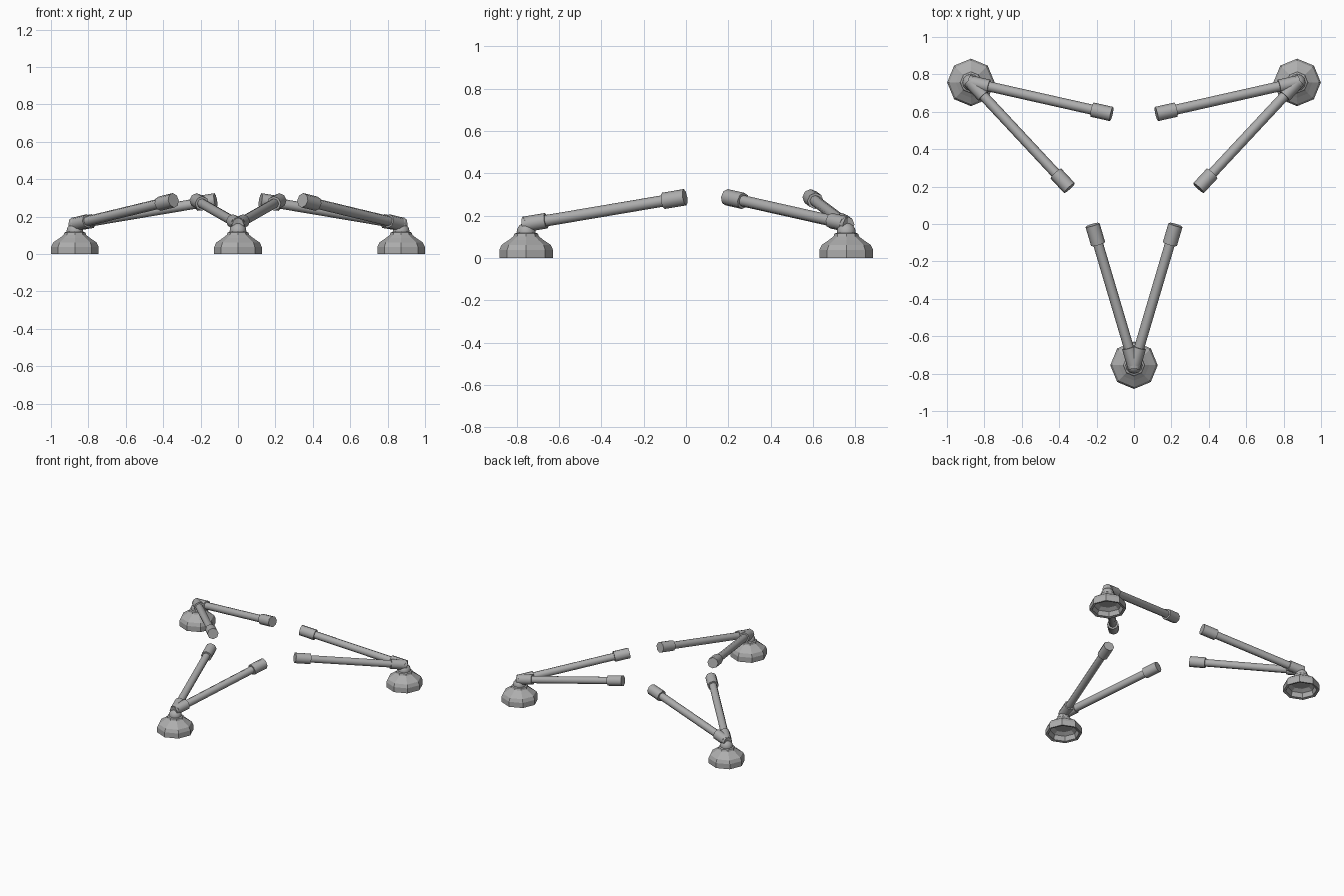
import bpy, math
from mathutils import Vector

if "Cube" in bpy.data.objects:
    bpy.data.objects.remove(bpy.data.objects["Cube"])

grey = bpy.data.materials.new("grey_metal")
grey.diffuse_color = (0.42, 0.42, 0.42, 1)
grey.use_nodes = True
grey.node_tree.nodes["Principled BSDF"].inputs["Base Color"].default_value = grey.diffuse_color


def mesh_object(name, verts, faces):
    me = bpy.data.meshes.new(name)
    me.from_pydata(verts, [], faces)
    me.materials.append(grey)
    ob = bpy.data.objects.new(name, me)
    bpy.context.collection.objects.link(ob)
    return ob


def lathe(name, profile, sides, loc):
    """Spin (radius, height) points; the last ring is closed with a cap."""
    verts, faces = [], []
    for r, z in profile:
        for i in range(sides):
            a = 2 * math.pi * i / sides
            verts.append((r * math.cos(a), r * math.sin(a), z))
    for k in range(len(profile) - 1):
        for i in range(sides):
            j = (i + 1) % sides
            faces.append((k * sides + i, k * sides + j,
                          (k + 1) * sides + j, (k + 1) * sides + i))
    faces.append(tuple(range((len(profile) - 1) * sides, len(profile) * sides)))
    ob = mesh_object(name, verts, faces)
    ob.location = loc
    return ob


def smooth(ob, degrees):
    bpy.ops.object.select_all(action='DESELECT')
    ob.select_set(True)
    bpy.context.view_layer.objects.active = ob
    bpy.ops.object.shade_smooth_by_angle(angle=math.radians(degrees))


def rod(name, a, b, radius, sides=8):
    """Capped cylinder between two points."""
    axis = b - a
    bpy.ops.mesh.primitive_cylinder_add(vertices=sides, radius=radius,
                                        depth=axis.length, location=(a + b) / 2)
    ob = bpy.context.object
    ob.name = name
    ob.rotation_euler = axis.to_track_quat('Z', 'Y').to_euler()
    ob.data.materials.append(grey)
    smooth(ob, 50)


# Foot outline, from the hollow underside out and up to the neck
FOOT = [(0.127, 0), (0.127, 0.038), (0.116, 0.062), (0.082, 0.085),
        (0.06, 0.102), (0.056, 0.115), (0.042, 0.12)]
HOLLOW = [(0.127, 0), (0.108, 0.004), (0.098, 0.038), (0.07, 0.055)]

# Each foot position with the free ends of its two arms
LEGS = {
    "front": ((0, -0.755), [(-0.222, -0.005), (0.222, -0.005)]),
    "left": ((-0.872, 0.757), [(-0.12, 0.588), (-0.345, 0.192)]),
    "right": ((0.872, 0.757), [(0.12, 0.588), (0.345, 0.192)]),
}

for side, (foot, ends) in LEGS.items():
    x, y = foot
    lathe(side + "_foot", FOOT, 8, (x, y, 0))
    under = lathe(side + "_foot_hollow", HOLLOW, 8, (x, y, 0))
    under.data.flip_normals()

    # Rounded neck joint
    bpy.ops.mesh.primitive_uv_sphere_add(segments=12, ring_count=8, radius=0.045,
                                         location=(x, y, 0.122))
    ball = bpy.context.object
    ball.name = side + "_neck"
    ball.data.materials.append(grey)
    smooth(ball, 60)

    # Two arms, each a shaft with a collar at both ends
    for n, end in enumerate(ends, 1):
        a = Vector((x, y, 0.16))
        b = Vector((*end, 0.287))
        d = (b - a).normalized()
        rod(f"{side}_arm_{n}_shaft", a, b - d * 0.05, 0.027)
        rod(f"{side}_arm_{n}_base_collar", a - d * 0.012, a + d * 0.1, 0.037)
        rod(f"{side}_arm_{n}_end_collar", b - d * 0.108, b, 0.039)
